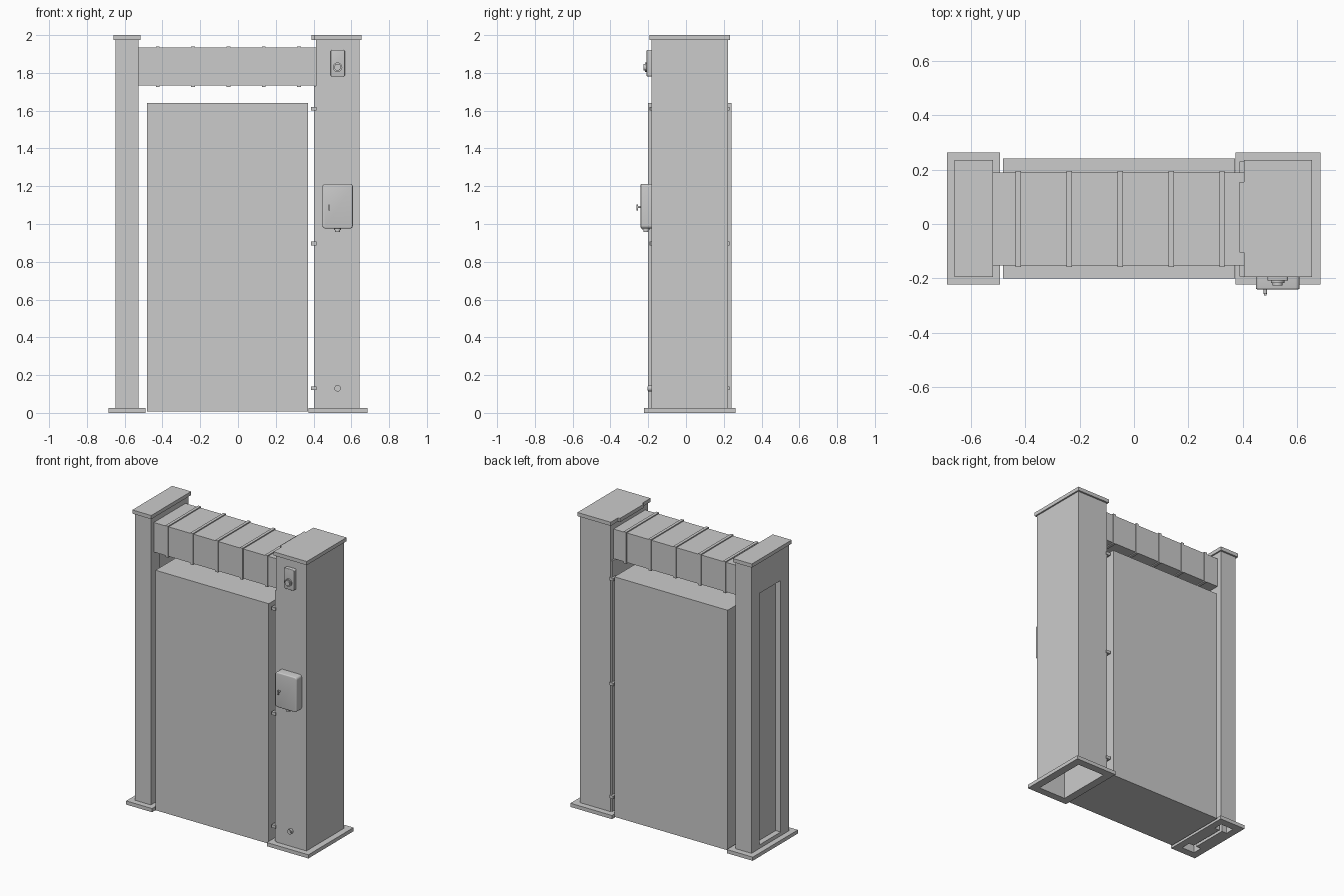
import bpy, bmesh, math
from mathutils import Matrix, Vector

if "Cube" in bpy.data.objects:
    bpy.data.objects.remove(bpy.data.objects["Cube"])

YC = 0.02            # depth centre line of the gate
Y0, Y1 = -0.183, 0.222   # front and back of the posts


def mesh_object(name, bm):
    bmesh.ops.recalc_face_normals(bm, faces=bm.faces)
    me = bpy.data.meshes.new(name)
    bm.to_mesh(me)
    bm.free()
    ob = bpy.data.objects.new(name, me)
    bpy.context.collection.objects.link(ob)
    return ob


def box(name, x, y, z, round_axis_y=0.0, soften=0.0):
    """Box from (min, max) ranges; optional rounding of the edges running along y."""
    bm = bmesh.new()
    size = Vector((x[1] - x[0], y[1] - y[0], z[1] - z[0]))
    mid = Vector((sum(x) / 2, sum(y) / 2, sum(z) / 2))
    bmesh.ops.create_cube(bm, size=1, matrix=Matrix.Translation(mid) @ Matrix.Diagonal(size.to_4d()))
    if round_axis_y:
        edges = [e for e in bm.edges
                 if abs(e.verts[0].co.y - e.verts[1].co.y) > size.y * 0.5]
        bmesh.ops.bevel(bm, geom=edges, offset=round_axis_y, segments=5, profile=0.5, affect='EDGES')
    if soften:
        front = [e for e in bm.edges if all(abs(v.co.y - y[0]) < 1e-5 for v in e.verts)]
        bmesh.ops.bevel(bm, geom=front, offset=soften, segments=3, profile=0.5, affect='EDGES')
    ob = mesh_object(name, bm)
    if round_axis_y:
        smooth(ob)
    return ob


def smooth(ob):
    bpy.ops.object.select_all(action='DESELECT')
    bpy.context.view_layer.objects.active = ob
    ob.select_set(True)
    bpy.ops.object.shade_smooth_by_angle(angle=math.radians(35))


def rod(name, x, z, y, r, r2=None, axis='Y'):
    """Cylinder along y (front end first) or vertical when axis is Z (z is then a range)."""
    bm = bmesh.new()
    if axis == 'Y':
        m = Matrix.Translation((x, (y[0] + y[1]) / 2, z)) @ Matrix.Rotation(math.pi / 2, 4, 'X')
        depth = y[1] - y[0]
    else:
        m = Matrix.Translation((x, y, (z[0] + z[1]) / 2))
        depth = z[1] - z[0]
    bmesh.ops.create_cone(bm, cap_ends=True, segments=24, radius1=r,
                          radius2=r if r2 is None else r2, depth=depth, matrix=m)
    ob = mesh_object(name, bm)
    smooth(ob)
    return ob


def cut(ob, ranges):
    """Subtract a list of box ranges from an object."""
    for r in ranges:
        tool = box("cutter", *r)
        tool.hide_render = True
        mod = ob.modifiers.new("cut", 'BOOLEAN')
        mod.operation, mod.solver, mod.object = 'DIFFERENCE', 'EXACT', tool
        bpy.context.view_layer.objects.active = ob
        bpy.ops.object.modifier_apply(modifier=mod.name)
        me = tool.data
        bpy.data.objects.remove(tool)
        bpy.data.meshes.remove(me)


# Narrow left post: recessed long panels on both sides, hollow H-shaped inside
PY = (YC - 0.112, YC + 0.116)
pockets = [((-0.70, -0.610), PY, (0.05, 1.76)),
           ((-0.565, -0.50), PY, (0.05, 1.70))]
left_hollow = [((-0.636, -0.539), (Y0 + 0.012, PY[0] - 0.012), (-0.1, 1.95)),
               ((-0.636, -0.539), (PY[1] + 0.012, Y1 - 0.012), (-0.1, 1.95)),
               ((-0.598, -0.577), (Y0 + 0.03, Y1 - 0.03), (-0.1, 1.94))]
left_post = box("left_post", (-0.648, -0.527), (Y0, Y1), (0.02, 1.98))
cut(left_post, pockets + left_hollow)
left_base = box("left_base_plate", (-0.686, -0.491), (-0.222, 0.263), (0, 0.025))
cut(left_base, left_hollow)
box("left_cap", (-0.659, -0.517), (-0.194, 0.234), (1.975, 2.0))

# Wide right post: hollow, open at the bottom
right_hollow = [((0.427, 0.631), (Y0 + 0.012, Y1 - 0.012), (-0.1, 1.96))]
right_post = box("right_post", (0.413, 0.643), (Y0, Y1), (0.02, 1.98))
cut(right_post, right_hollow)
right_base = box("right_base_plate", (0.373, 0.685), (-0.222, 0.263), (0, 0.025))
cut(right_base, right_hollow)
box("right_cap", (0.403, 0.653), (-0.194, 0.234), (1.975, 2.0))
box("right_cap_tongue", (0.388, 0.405), (-0.105, 0.155), (1.975, 2.0))

# Cover panel on the inner side of the right post, with its clips
box("inner_cover_panel", (0.403, 0.413), (Y0 + 0.006, Y1 - 0.006), (0.026, 1.73))
for i, z in enumerate((0.13, 0.897, 1.61)):
    for side, ya, yb, yt in (("front", -0.192, -0.150, -0.192), ("back", 0.188, 0.229, 0.221)):
        box(f"clip_{side}_{i}", (0.387, 0.404), (ya, yb), (z - 0.01, z + 0.01))
        box(f"clip_tab_{side}_{i}", (0.387, 0.416), (yt, yt + 0.008), (z - 0.01, z + 0.01))

# Top beam with five wrapped ribs
box("top_beam", (-0.527, 0.413), (-0.152, 0.189), (1.733, 1.934))
for i in range(5):
    x = -0.425 + 0.187 * i
    box(f"beam_rib_{i}", (x - 0.01, x + 0.01), (-0.158, 0.195), (1.726, 1.941))

# Gate block between the posts
box("gate_block", (-0.481, 0.371), (-0.2, 0.24), (0.008, 1.64))

# Switch plate with push button
box("switch_plate", (0.49, 0.566), (-0.208, Y0), (1.78, 1.922), 0.01, 0.003)
rod("button_collar", 0.527, 1.83, (-0.217, -0.205), 0.025)
rod("push_button", 0.527, 1.83, (-0.225, -0.214), 0.018, 0.018)

# Control box with latch and cable gland
box("control_box", (0.447, 0.608), (-0.24, Y0), (0.976, 1.213), 0.016, 0.006)
rod("latch_stem", 0.482, 1.09, (-0.257, -0.238), 0.006)
box("latch_handle", (0.477, 0.487), (-0.263, -0.253), (1.072, 1.102), 0.003)
rod("cable_gland", 0.527, (0.967, 0.98), -0.212, 0.018, axis='Z')
rod("cable_gland_nut", 0.527, (0.957, 0.968), -0.212, 0.014, axis='Z')

# Ground bolt near the foot
rod("foot_bolt", 0.527, 0.13, (-0.2, Y0), 0.017)
rod("foot_bolt_tip", 0.527, 0.13, (-0.204, -0.198), 0.011)
